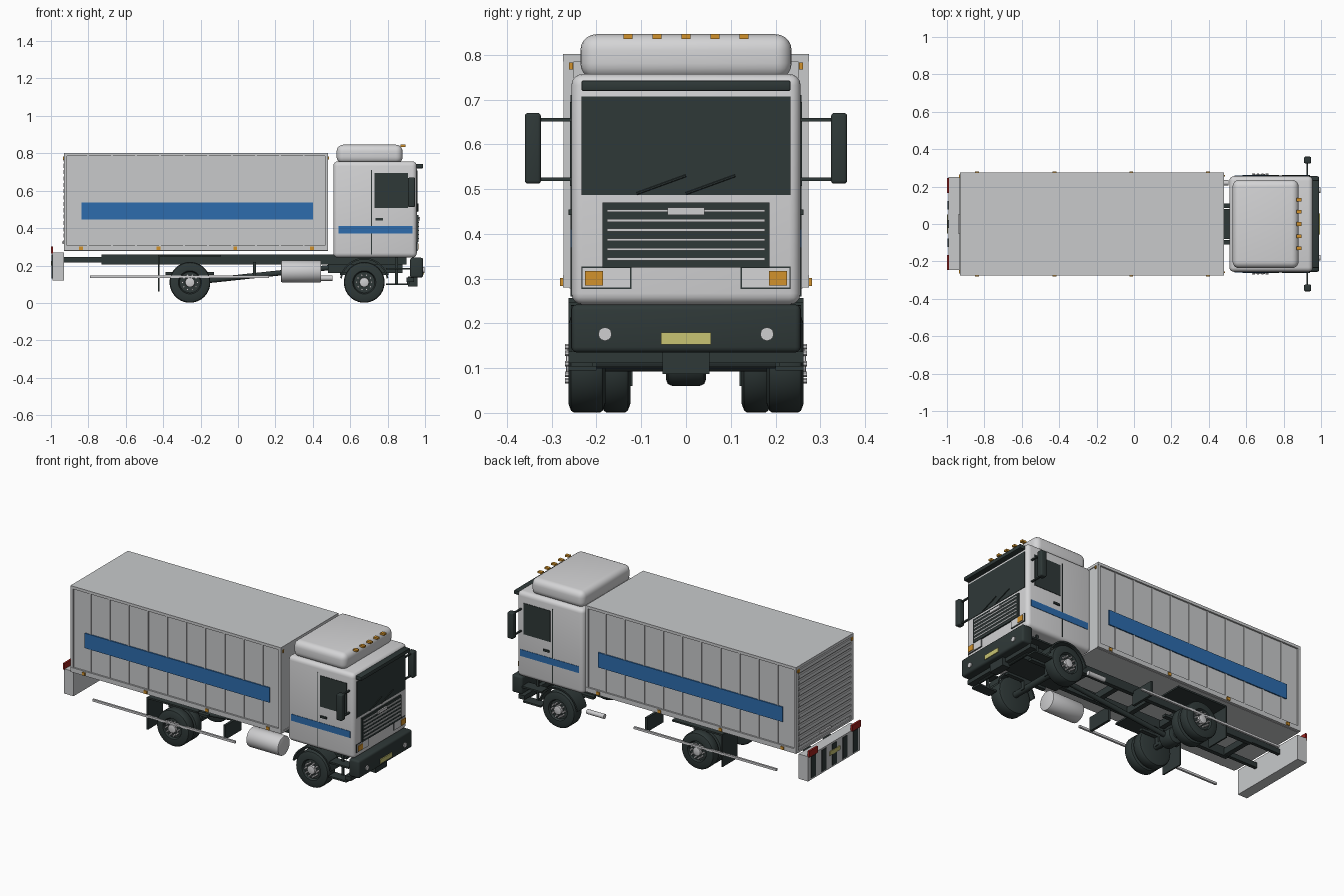
import bpy, bmesh, math
from mathutils import Matrix, Vector

if "Cube" in bpy.data.objects:
    bpy.data.objects.remove(bpy.data.objects["Cube"])


def material(name, r, g, b):
    m = bpy.data.materials.new(name)
    m.use_nodes = True
    m.diffuse_color = (r, g, b, 1)
    bsdf = m.node_tree.nodes["Principled BSDF"]
    bsdf.inputs["Base Color"].default_value = (r, g, b, 1)
    bsdf.inputs["Roughness"].default_value = 0.6
    return m


CAB = material("cab_white", 0.66, 0.66, 0.67)
BODY = material("body_grey", 0.58, 0.59, 0.6)
METAL = material("light_metal", 0.62, 0.62, 0.63)
DARK = material("dark_plastic", 0.028, 0.04, 0.039)
BLUE = material("stripe_blue", 0.026, 0.15, 0.42)
AMBER = material("lamp_amber", 0.65, 0.29, 0.025)
RED = material("lamp_red", 0.35, 0.015, 0.012)
YELLOW = material("plate_yellow", 0.58, 0.55, 0.17)


def finish(name, bm, mat):
    bmesh.ops.recalc_face_normals(bm, faces=bm.faces)
    me = bpy.data.meshes.new(name)
    bm.to_mesh(me)
    bm.free()
    me.materials.append(mat)
    me.shade_smooth()
    me.set_sharp_from_angle(angle=math.radians(35))
    ob = bpy.data.objects.new(name, me)
    bpy.context.collection.objects.link(ob)
    return ob


def box(name, mat, x, y, z, bevel=0, segments=3):
    """Box from (low, high) ranges, optionally with rounded edges."""
    bm = bmesh.new()
    size = [r[1] - r[0] for r in (x, y, z)]
    mid = [(r[1] + r[0]) / 2 for r in (x, y, z)]
    bmesh.ops.create_cube(bm, size=1, matrix=Matrix.Translation(mid) @ Matrix.Diagonal((*size, 1)))
    if bevel:
        bmesh.ops.bevel(bm, geom=bm.edges[:], offset=bevel, segments=segments,
                        profile=0.5, affect='EDGES')
    return finish(name, bm, mat)


def pair(name, mat, x, y, z, bevel=0):
    """Mirrored boxes on the left (+y side) and the right (-y side)."""
    box(name + "_a", mat, x, y, z, bevel)
    box(name + "_b", mat, x, (-y[1], -y[0]), z, bevel)


def rod(name, mat, start, end, radius, sides=20, bevel=0):
    a, b = Vector(start), Vector(end)
    bm = bmesh.new()
    turn = (b - a).to_track_quat('Z', 'Y').to_matrix().to_4x4()
    bmesh.ops.create_cone(bm, cap_ends=True, segments=sides, radius1=radius, radius2=radius,
                          depth=(b - a).length, matrix=Matrix.Translation((a + b) / 2) @ turn)
    if bevel:
        rims = [e for f in bm.faces if len(f.verts) > 4 for e in f.edges]
        bmesh.ops.bevel(bm, geom=rims, offset=bevel, segments=2, profile=0.5, affect='EDGES')
    return finish(name, bm, mat)


def lathe(name, mat, profile, x, z, angle=math.tau, start=0, steps=40):
    """Turn (radius, y) points about an axle parallel to y."""
    bm = bmesh.new()
    vs = [bm.verts.new((x + r * math.cos(start), y, z + r * math.sin(start))) for r, y in profile]
    es = [bm.edges.new((p, q)) for p, q in zip(vs, vs[1:])]
    bmesh.ops.spin(bm, geom=vs + es, cent=(x, 0, z), axis=(0, -1, 0), angle=angle, steps=steps)
    bmesh.ops.remove_doubles(bm, verts=bm.verts, dist=0.0002)
    return finish(name, bm, mat)


# Wheels
AXLE_Z = 0.11


def tyre(name, x, inner, outer, s):
    r, c = 0.109, 0.012
    profile = [(0, inner), (r - 0.02, inner), (r - 0.004, inner + c / 2), (r, inner + c),
               (r, outer - c), (r - 0.004, outer - c / 2), (r - 0.02, outer), (0.062, outer),
               (0.056, outer - 0.012), (0, outer - 0.012)]
    lathe(name, DARK, [(a, s * b) for a, b in profile], x, AXLE_Z)


for s, side in ((1, "left"), (-1, "right")):
    tyre("front_tyre_" + side, 0.675, 0.18, 0.263, s)
    tyre("rear_outer_tyre_" + side, -0.257, 0.196, 0.263, s)
    tyre("rear_inner_tyre_" + side, -0.257, 0.124, 0.19, s)
    for x, end in ((0.675, "front"), (-0.257, "rear")):
        rod(f"{end}_hub_{side}", METAL, (x, s * 0.24, AXLE_Z), (x, s * 0.268, AXLE_Z), 0.026, bevel=0.004)
        for i in range(10):
            a = math.tau * i / 10
            p = (x + 0.04 * math.cos(a), AXLE_Z + 0.04 * math.sin(a))
            rod(f"{end}_wheel_nut_{side}_{i}", METAL, (p[0], s * 0.245, p[1]), (p[0], s * 0.27, p[1]), 0.006, 6)
    # Curved mudguard over the front wheel
    guard = [(0.122, 0.17), (0.131, 0.17), (0.131, 0.257), (0.122, 0.257), (0.122, 0.17)]
    lathe("front_mudguard_" + side, DARK, [(r, s * y) for r, y in guard], 0.675, AXLE_Z,
          math.radians(160), math.radians(10), 20)

# Chassis and running gear
pair("chassis_rail", DARK, (-0.73, 0.9), (0.085, 0.11), (0.205, 0.258))
for i in range(8):
    x = -0.73 + i * 0.226
    box(f"cross_member_{i}", DARK, (x, x + 0.03), (-0.09, 0.09), (0.21, 0.25))
for x, end in ((0.675, "front"), (-0.257, "rear")):
    rod(end + "_axle", DARK, (x, -0.24, AXLE_Z), (x, 0.24, AXLE_Z), 0.018)
    pair(end + "_leaf_spring", DARK, (x - 0.13, x + 0.13), (0.085, 0.11), (0.15, 0.165))
    pair(end + "_spring_mount", DARK, (x - 0.02, x + 0.02), (0.085, 0.11), (0.1, 0.21))
rod("differential", DARK, (-0.257, -0.045, AXLE_Z), (-0.257, 0.045, AXLE_Z), 0.05, bevel=0.015)
rod("drive_shaft", DARK, (-0.25, 0, AXLE_Z), (0.5, 0, 0.19), 0.014)
box("engine", DARK, (0.48, 0.88), (-0.08, 0.08), (0.16, 0.26))
pair("rear_mudguard", DARK, (-0.425, -0.09), (0.12, 0.262), (0.247, 0.257))
pair("mud_flap", DARK, (-0.428, -0.42), (0.12, 0.262), (0.06, 0.255))
rod("fuel_tank", METAL, (0.23, -0.195, 0.168), (0.445, -0.195, 0.168), 0.058, 32, 0.006)
rod("exhaust_pipe", METAL, (0.39, 0.22, 0.132), (0.505, 0.22, 0.132), 0.014)
pair("side_guard", METAL, (-0.79, 0.165), (0.253, 0.265), (0.134, 0.147))
pair("guard_bracket", DARK, (0.08, 0.095), (0.1, 0.255), (0.135, 0.22))

# Cargo body
X0, X1 = -0.93, 0.48
box("cargo_box", BODY, (X0 + 0.006, X1 - 0.004), (-0.265, 0.265), (0.285, 0.795))
box("cargo_roof", BODY, (X0, X1), (-0.275, 0.275), (0.785, 0.802))
pair("cargo_sill", BODY, (X0, X1), (0.255, 0.275), (0.28, 0.308))
box("cargo_floor", BODY, (X0, X1), (-0.26, 0.26), (0.278, 0.29))
for x in (X0, X1 - 0.016):
    pair("corner_post", BODY, (x, x + 0.016), (0.25, 0.274), (0.28, 0.79))
STEP = (X1 - X0) / 11
for i in range(1, 11):
    x = X0 + i * STEP
    pair(f"wall_rib_{i}", BODY, (x - 0.005, x + 0.005), (0.262, 0.27), (0.3, 0.79))
pair("cargo_stripe", BLUE, (-0.837, 0.4), (0.264, 0.272), (0.447, 0.537))
for x in (-0.84, -0.425, -0.015, 0.395):
    pair("side_marker", AMBER, (x - 0.01, x + 0.01), (0.272, 0.281), (0.283, 0.301))
pair("front_marker", AMBER, (X1 - 0.002, X1 + 0.006), (0.253, 0.261), (0.767, 0.783))
pair("rear_marker", AMBER, (X0 - 0.006, X0 + 0.002), (0.246, 0.264), (0.765, 0.782))
for i in range(14):
    z = 0.312 + i * 0.034
    box(f"shutter_slat_{i}", BODY, (X0 - 0.002, X0 + 0.01), (-0.25, 0.25), (z, z + 0.027), 0.003, 1)
box("shutter_handle", METAL, (X0 - 0.012, X0), (-0.05, 0.05), (0.318, 0.328))

# Rear bumper
box("rear_bumper", BODY, (-0.993, X0), (-0.245, 0.25), (0.12, 0.27))
for i in range(5):
    y = -0.2 + i * 0.1
    box(f"bumper_stripe_{i}", DARK, (-0.996, -0.99), (y - 0.022, y + 0.022), (0.13, 0.26))
box("rear_plate", YELLOW, (-0.999, -0.995), (-0.05, 0.05), (0.2, 0.225))
pair("tail_lamp", RED, (-1, -0.988), (0.165, 0.247), (0.265, 0.303))
pair("bumper_arm", DARK, (X0 - 0.01, -0.72), (0.085, 0.105), (0.215, 0.245))

# Cab shell and roof fairing
box("cab", CAB, (0.51, 0.956), (-0.256, 0.256), (0.242, 0.757), 0.025, 4)
box("roof_fairing", CAB, (0.527, 0.88), (-0.236, 0.236), (0.745, 0.846), 0.036, 5)
for i in range(5):
    y = (i - 2) * 0.065
    box(f"roof_lamp_{i}", AMBER, (0.868, 0.896), (y - 0.01, y + 0.01), (0.835, 0.846))

# Cab sides
pair("door_window", DARK, (0.73, 0.908), (0.252, 0.259), (0.507, 0.695))
pair("door_seam", DARK, (0.712, 0.716), (0.252, 0.258), (0.26, 0.71))
pair("cab_stripe", BLUE, (0.537, 0.932), (0.252, 0.2585), (0.37, 0.41))
pair("door_handle", DARK, (0.735, 0.775), (0.252, 0.263), (0.442, 0.454))
pair("mirror", DARK, (0.909, 0.947), (0.324, 0.36), (0.512, 0.67), 0.007)
for z in (0.522, 0.655):
    pair("mirror_arm", DARK, (0.921, 0.931), (0.245, 0.33), (z - 0.004, z + 0.004))
pair("upper_step", DARK, (0.79, 0.92), (0.19, 0.255), (0.178, 0.188))
pair("lower_step", DARK, (0.79, 0.91), (0.2, 0.262), (0.095, 0.105))
pair("step_hanger", DARK, (0.84, 0.855), (0.2, 0.21), (0.1, 0.25))

# Cab front
box("windscreen", DARK, (0.95, 0.959), (-0.233, 0.233), (0.487, 0.707))
for y in (-0.11, 0.0):
    rod("wiper", DARK, (0.962, y, 0.49), (0.962, y + 0.11, 0.53), 0.003, 6)
box("sun_visor", DARK, (0.945, 0.99), (-0.234, 0.234), (0.719, 0.743), 0.005, 2)
box("grille", DARK, (0.95, 0.964), (-0.187, 0.187), (0.325, 0.47))
for i in range(6):
    z = 0.344 + i * 0.0215
    box(f"grille_bar_{i}", METAL, (0.955, 0.968), (-0.177, 0.177), (z - 0.003, z + 0.003))
box("grille_badge", METAL, (0.955, 0.972), (-0.041, 0.041), (0.442, 0.459))
pair("headlamp_frame", DARK, (0.95, 0.959), (0.122, 0.234), (0.277, 0.327))
pair("headlamp", CAB, (0.95, 0.962), (0.125, 0.231), (0.28, 0.324))
pair("indicator", AMBER, (0.955, 0.966), (0.185, 0.226), (0.285, 0.317))

# Front bumper
box("front_bumper", DARK, (0.92, 0.99), (-0.256, 0.256), (0.135, 0.242), 0.012)
box("front_plate", YELLOW, (0.985, 0.995), (-0.056, 0.056), (0.153, 0.18))
for y in (-0.181, 0.181):
    rod("fog_lamp", METAL, (0.98, y, 0.176), (0.996, y, 0.176), 0.015, 12)
box("under_bumper", DARK, (0.9, 0.94), (-0.262, 0.262), (0.112, 0.137))
box("tow_hitch", DARK, (0.91, 0.96), (-0.053, 0.053), (0.087, 0.14))
rod("tow_bar", DARK, (0.91, -0.2, 0.107), (0.91, 0.2, 0.107), 0.008, 10)
